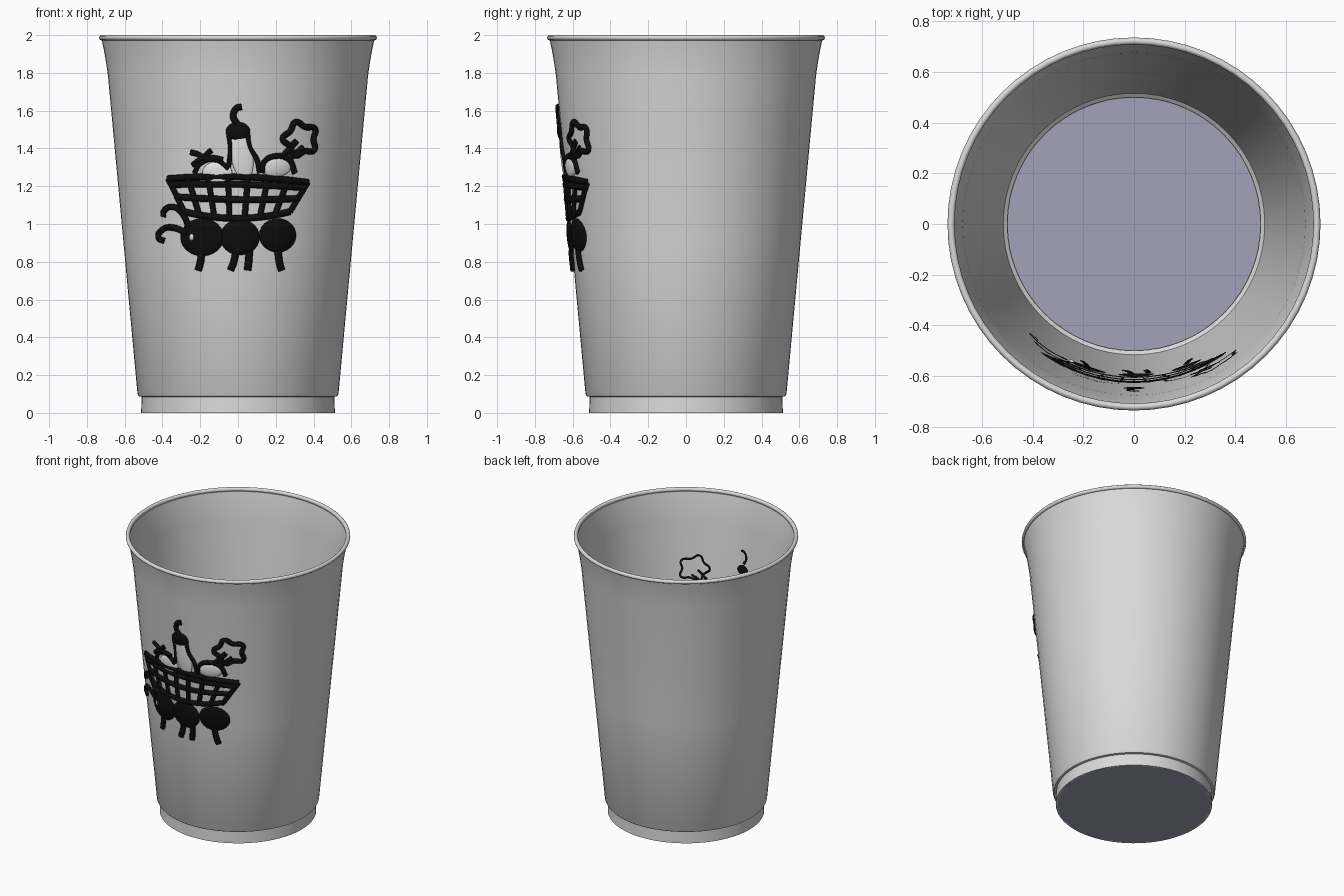
import bpy, bmesh, math
from mathutils import Vector

cube = bpy.data.objects.get("Cube")
if cube:
    bpy.data.objects.remove(cube, do_unlink=True)


def material(name, rgb):
    m = bpy.data.materials.new(name)
    m.use_nodes = True
    m.diffuse_color = (*rgb, 1)
    bsdf = m.node_tree.nodes["Principled BSDF"]
    bsdf.inputs["Base Color"].default_value = (*rgb, 1)
    bsdf.inputs["Roughness"].default_value = 0.6
    return m


PAPER = material("white_paper", (0.7, 0.7, 0.7))
FLOOR = material("blue_grey_floor", (0.36, 0.36, 0.48))
INK = material("black_ink", (0.004, 0.004, 0.004))
PALE = material("pale_fill", (0.85, 0.85, 0.85))


def finish(name, bm, mat, angle=40):
    mesh = bpy.data.meshes.new(name)
    bm.to_mesh(mesh)
    bm.free()
    ob = bpy.data.objects.new(name, mesh)
    bpy.context.collection.objects.link(ob)
    mesh.materials.append(mat)
    bpy.ops.object.select_all(action="DESELECT")
    ob.select_set(True)
    bpy.context.view_layer.objects.active = ob
    bpy.ops.object.shade_smooth_by_angle(angle=math.radians(angle))
    return ob


def lathe(name, profile, mat, steps=64, angle=40):
    """Spin a profile of (radius, height) points about z."""
    bm = bmesh.new()
    verts = [bm.verts.new((r, 0, z)) for r, z in profile]
    edges = [bm.edges.new(pair) for pair in zip(verts, verts[1:])]
    bmesh.ops.spin(bm, geom=verts + edges, cent=(0, 0, 0), axis=(0, 0, 1),
                   angle=math.tau, steps=steps)
    bmesh.ops.remove_doubles(bm, verts=bm.verts, dist=0.0005)
    bmesh.ops.recalc_face_normals(bm, faces=bm.faces)
    return finish(name, bm, mat, angle)


def wall_radius(z):
    return 0.532 + 0.0929 * (z - 0.1)


# Thin tapered wall with a flared mouth and rolled-in bottom edge
WALL = 0.012
outer = [(0.508, 0.085), (0.525, 0.088), (0.532, 0.1), (wall_radius(0.9), 0.9),
         (wall_radius(1.78), 1.78), (0.698, 1.85), (0.71, 1.92), (0.722, 1.975)]
inner = [(r - WALL, z) for r, z in reversed(outer[3:])] + [(0.516, 0.11), (0.5, 0.097)]
lathe("cup_wall", outer + inner + outer[:1], PAPER)

# Rolled rim
rim = [(0.722 + 0.014 * math.cos(a * math.tau / 10), 1.986 + 0.014 * math.sin(a * math.tau / 10))
       for a in range(11)]
lathe("rolled_rim", rim, PAPER, angle=80)

# Foot ring and floor
lathe("foot_ring", [(0.513, 0), (0.51, 0.09), (0.498, 0.09), (0.5, 0), (0.513, 0)], PAPER)
lathe("floor", [(0, 0), (0.509, 0), (0.509, 0.008), (0, 0.008)], FLOOR)


# Raised drawing on the front, laid out flat in x, z and wrapped on the wall
def front_y(x, z, lift=0.002):
    return -math.sqrt((wall_radius(z) + lift) ** 2 - x * x)


def stroke(name, points, width=0.017, closed=False):
    """Smooth ink line through points given in hundredths."""
    curve = bpy.data.curves.new(name, "CURVE")
    curve.dimensions = "3D"
    curve.bevel_depth = width
    curve.bevel_resolution = 2
    curve.resolution_u = 5
    curve.use_fill_caps = True
    s = curve.splines.new("BEZIER")
    s.bezier_points.add(len(points) - 1)
    s.use_cyclic_u = closed
    for bp, (x, z) in zip(s.bezier_points, points):
        x, z = x / 100, z / 100
        bp.co = (x, front_y(x, z), z)
        bp.handle_left_type = bp.handle_right_type = "AUTO"
    ob = bpy.data.objects.new(name, curve)
    bpy.context.collection.objects.link(ob)
    curve.materials.append(INK)


def blob(name, x, z, rx, rz, mat=INK, depth=0.02, tilt=0):
    """Flattened ball that follows the wall, in hundredths."""
    bm = bmesh.new()
    bmesh.ops.create_uvsphere(bm, u_segments=24, v_segments=12, radius=1)
    c, s = math.cos(tilt), math.sin(tilt)
    for v in bm.verts:
        u, w = v.co.x * rx / 100, v.co.z * rz / 100
        px, pz = x / 100 + u * c - w * s, z / 100 + u * s + w * c
        v.co = Vector((px, front_y(px, pz) + v.co.y * depth, pz))
    finish(name, bm, mat, 80)


# Ant body, eye, feelers and legs
blob("ant_head", -19, 93, 11.5, 10)
blob("ant_middle", 1, 93, 10.5, 9.5)
blob("ant_tail", 21, 94, 9.8, 9)
blob("ant_eye", -24.5, 93, 1.5, 2.4, PALE, 0.026)
stroke("upper_feeler", [(-26, 98), (-29, 105), (-34, 109), (-39, 107), (-39.5, 104)])
stroke("lower_feeler", [(-27, 95), (-34, 98), (-40, 97), (-42, 93), (-39, 91)])
for i, (x, lean) in enumerate([(-19, -2), (-1, -3), (6, -1), (21, 2)]):
    stroke(f"ant_leg_{i + 1}", [(x, 86), (x + lean / 2, 79), (x + lean, 75.5)], 0.02)


# Woven basket: hoops and slats between a sagging rim and a narrower base
def basket_point(u, t):
    half = 37 - 9 * t
    x = u * half - 0.5 * t
    z = 123 - 16.5 * t - (1 - u * u) * 3.5 * t + (1 - t) * (1 - u * u) * 2 - u * (1 - t)
    return x, z


for i, t in enumerate((0, 0.18, 0.55, 1)):
    stroke(f"basket_hoop_{i + 1}", [basket_point(-1 + k / 3, t) for k in range(7)], 0.018)
for i in range(8):
    u = -1 + 2 * i / 7
    stroke(f"basket_slat_{i + 1}", [basket_point(u, t) for t in (0, 0.5, 1)], 0.016)

# Tomato with leaves
blob("tomato_fill", -11, 127, 8, 6, PALE, 0.014)
stroke("tomato_outline", [(-23, 127), (-20, 132), (-12, 134), (-5, 129)], 0.014)
for i, (x, z) in enumerate([(-25, 138), (-14, 139), (-24, 131), (-8, 134)]):
    stroke(f"tomato_leaf_{i + 1}", [(-18, 135), ((x - 18) / 2, (z + 136) / 2), (x, z)], 0.015)

# Aubergine with cap and stalk
blob("aubergine_fill", 2, 137, 6, 14, PALE, 0.014, 0.15)
blob("aubergine_cap", 0, 149, 6.5, 5)
stroke("aubergine_stalk", [(-0.5, 153), (-2.5, 157), (-0.5, 161.5), (2, 162)], 0.018)
stroke("aubergine_left_edge", [(-5, 148), (-4, 140), (-5, 130)], 0.013)
stroke("aubergine_right_edge", [(5, 148), (6, 141), (10, 134), (11.5, 127)], 0.014)

# Turnip with stems and a leafy top
blob("turnip_fill", 20, 130, 8, 5, PALE, 0.014)
stroke("turnip_outline", [(12.5, 127), (14, 133), (20, 136), (27, 134), (30, 127)], 0.016)
for i, shift in enumerate((0, 3.5)):
    stroke(f"turnip_stem_{i + 1}", [(23 + shift, 135 - shift / 4), (31 + shift, 144 - shift)], 0.017)
# Scalloped leaf outline
leaf = []
for k in range(10):
    a = math.tau * k / 10 + 0.6
    r = 9.3 if k % 2 == 0 else 6.8
    leaf.append((33 + r * math.cos(a), 145 + r * math.sin(a)))
stroke("turnip_leaf", leaf, 0.017, closed=True)
